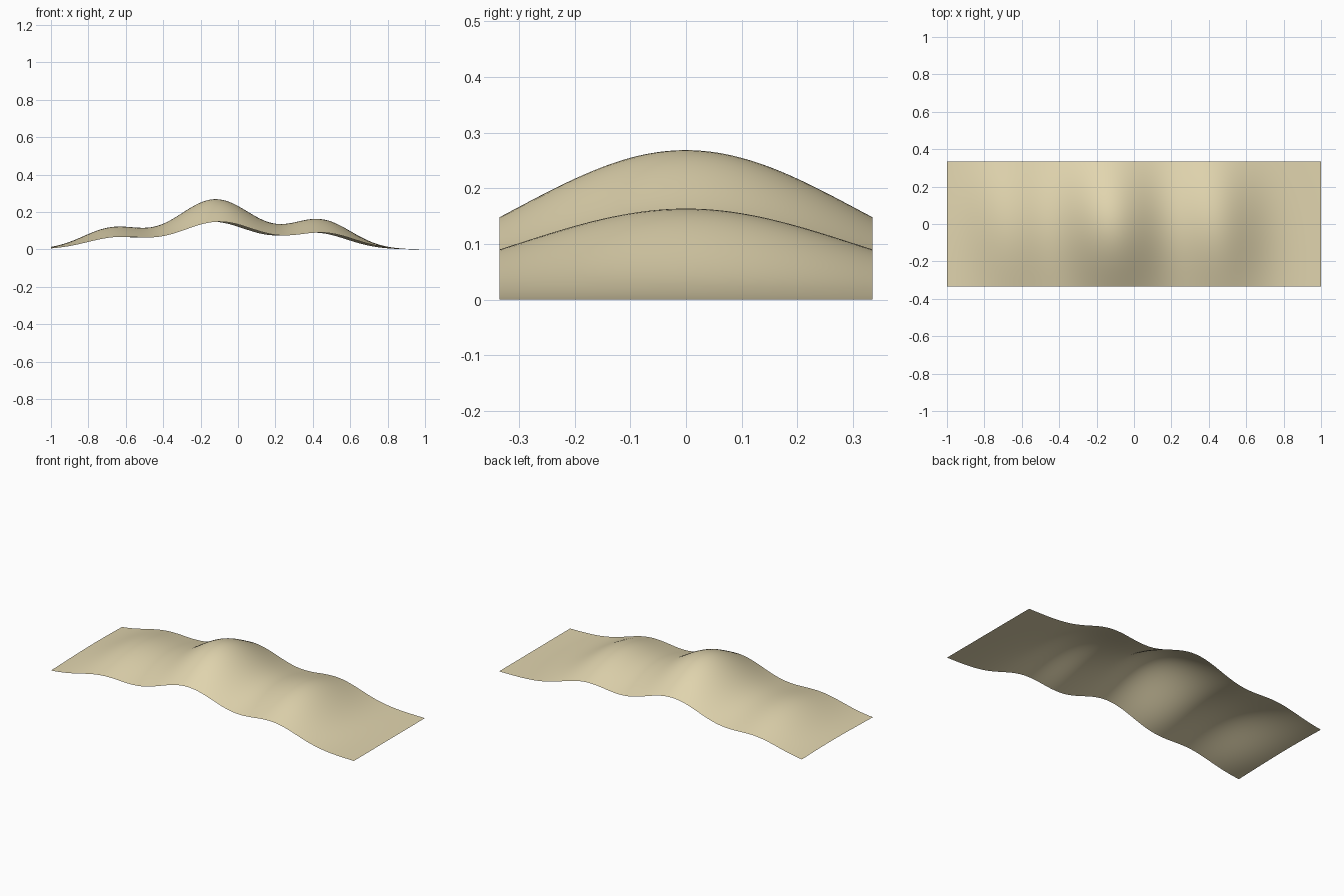
import bpy, bmesh, math

if "Cube" in bpy.data.objects:
    bpy.data.objects.remove(bpy.data.objects["Cube"])

# Rolling hills: ridge bumps (height, centre x, width), fading towards the long edges
BUMPS = [(0.112, -0.67, 0.16), (0.268, -0.12, 0.21), (0.155, 0.44, 0.165)]
HALF_X, HALF_Y, SKEW, FADE = 1.0, 0.335, 0.06, 0.307

def height(x, y):
    u = x + SKEW * y
    ridge = sum(a * math.exp(-(u - c) ** 2 / (2 * s * s)) for a, c, s in BUMPS)
    return ridge * math.exp(-y * y / (2 * FADE * FADE))

# Open terrain sheet
bm = bmesh.new()
bmesh.ops.create_grid(bm, x_segments=120, y_segments=40, size=1)
for v in bm.verts:
    v.co.x *= HALF_X
    v.co.y *= HALF_Y
    v.co.z = height(v.co.x, v.co.y)
for f in bm.faces:
    f.smooth = True
mesh = bpy.data.meshes.new("terrain_sheet")
bm.to_mesh(mesh)
bm.free()
terrain = bpy.data.objects.new("terrain_sheet", mesh)
bpy.context.collection.objects.link(terrain)

# Sand colour
sand = bpy.data.materials.new("sand")
sand.diffuse_color = (0.76, 0.67, 0.43, 1)
sand.use_nodes = True
sand.node_tree.nodes["Principled BSDF"].inputs["Base Color"].default_value = sand.diffuse_color
mesh.materials.append(sand)
